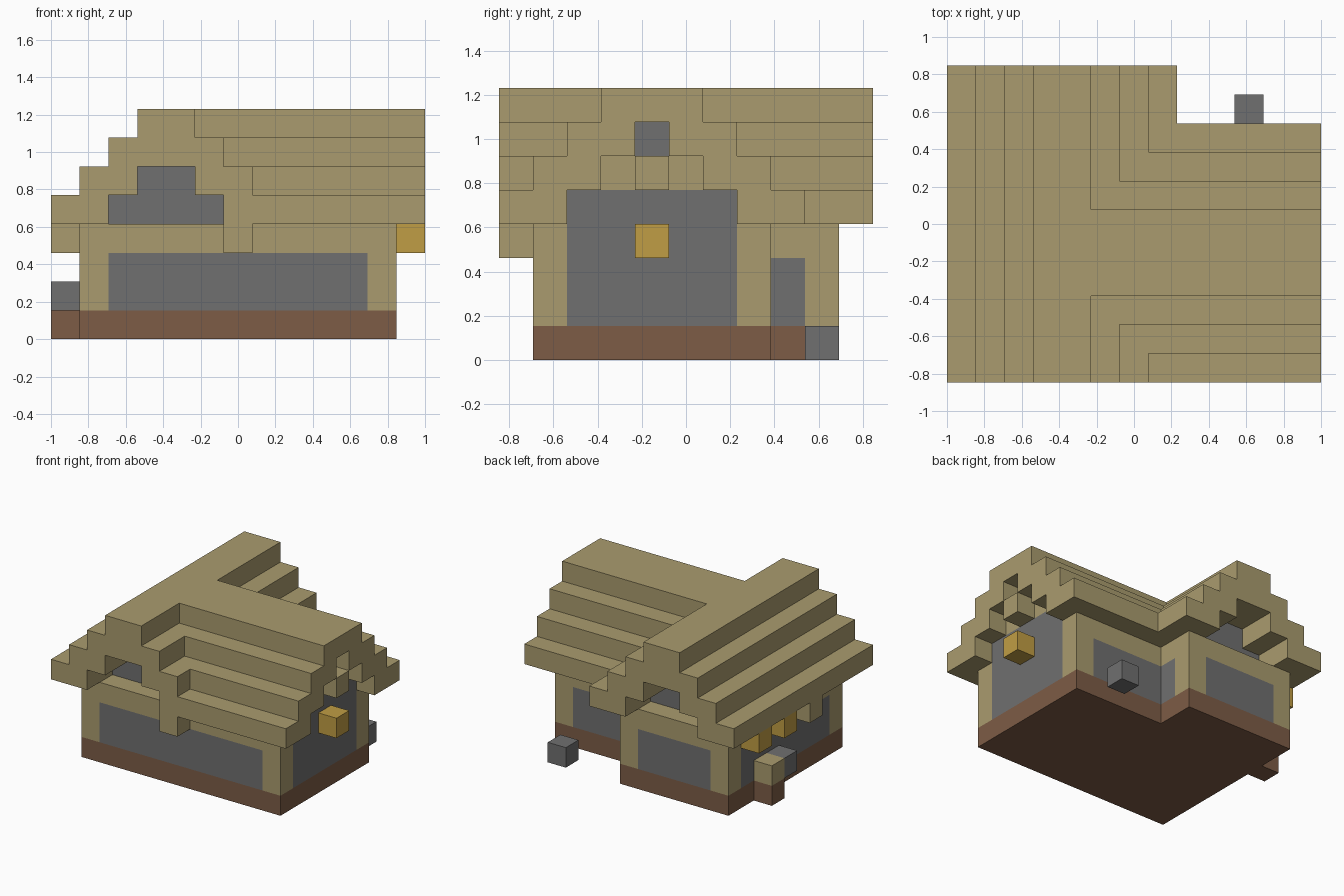
import bpy

cube = bpy.data.objects.get("Cube")
if cube:
    bpy.data.objects.remove(cube, do_unlink=True)

U = 2 / 13  # edge length of one building block


def material(name, rgb):
    m = bpy.data.materials.new(name)
    m.use_nodes = True
    m.diffuse_color = (*rgb, 1)
    bsdf = m.node_tree.nodes["Principled BSDF"]
    bsdf.inputs["Base Color"].default_value = (*rgb, 1)
    bsdf.inputs["Roughness"].default_value = 0.9
    return m


STRAW = material("straw_wood", (0.40, 0.33, 0.156))
STONE = material("grey_plaster", (0.162, 0.162, 0.162))
BROWN = material("brown_foundation", (0.205, 0.107, 0.061))
GOLD = material("golden_lamp", (0.53, 0.34, 0.058))


def block(name, mat, x, y, z):
    """Box between whole block steps; x, y, z are (start, end) pairs."""
    centre = [sum(r) / 2 * U for r in (x, y, z)]
    bpy.ops.mesh.primitive_cube_add(
        size=1, location=(centre[0] - 6.5 * U, centre[1] - 5.5 * U, centre[2]))
    ob = bpy.context.object
    ob.name = name
    ob.scale = [(r[1] - r[0]) * U for r in (x, y, z)]
    bpy.ops.object.transform_apply(location=False, rotation=False, scale=True)
    ob.data.materials.append(mat)
    return ob


def single(name, mat, i, j, k):
    return block(name, mat, (i, i + 1), (j, j + 1), (k, k + 1))


# L-shaped foundation
block("foundation_main", BROWN, (1, 12), (1, 8), (0, 1))
block("foundation_wing", BROWN, (1, 7), (8, 10), (0, 1))

# Corner posts
for i, j in ((1, 1), (11, 1), (1, 9), (6, 9), (11, 7)):
    block("corner_post", STRAW, (i, i + 1), (j, j + 1), (1, 4))

# Plaster panels with a beam above each
walls = {
    "front": ((2, 11), (1, 2)),
    "back": ((6, 11), (7, 8)),
    "wing_side": ((6, 7), (8, 9)),
    "wing_back": ((2, 6), (9, 10)),
    "side": ((1, 2), (2, 9)),
}
for name, (x, y) in walls.items():
    block(name + "_panel", STONE, x, y, (1, 3))
    block(name + "_beam", STRAW, x, y, (3, 4))

# Tall plaster wall and gable of the main house
block("gable_wall", STONE, (11, 12), (2, 7), (1, 5))
block("gable_beam", STRAW, (11, 12), (3, 6), (5, 6))
single("gable_window", STONE, 11, 4, 6)
single("window_sill", STRAW, 12, 4, 5)

# Recessed gables at both ends of the wing
for j in (2, 8):
    block("wing_gable_lower", STONE, (2, 6), (j, j + 1), (4, 5))
    block("wing_gable_upper", STONE, (3, 5), (j, j + 1), (5, 6))

# Stepped roofs: each course is two blocks wide and set in by one
for step in range(3):
    z = (4 + step, 5 + step)
    for a in (step, 6 - step):
        block("wing_roof_course", STRAW, (a, a + 2), (0, 11), z)
    for b in (step, 7 - step):
        block("main_roof_course", STRAW, (8 - step, 13), (b, b + 2), z)
block("wing_ridge", STRAW, (3, 5), (0, 11), (7, 8))
block("main_ridge", STRAW, (5, 13), (3, 6), (7, 8))

# Brackets and lamps under the eaves
single("front_bracket", STRAW, 6, 0, 3)
single("side_bracket", STRAW, 0, 4, 3)
for i, j in ((12, 4), (0, 6), (0, 8)):
    single("lamp", GOLD, i, j, 3)

# Side post and loose stones
single("side_post_foot", BROWN, 0, 7, 0)
single("side_post_cap", STRAW, 0, 7, 1)
single("side_stone", STONE, 0, 6, 1)
single("yard_stone", STONE, 10, 9, 0)
